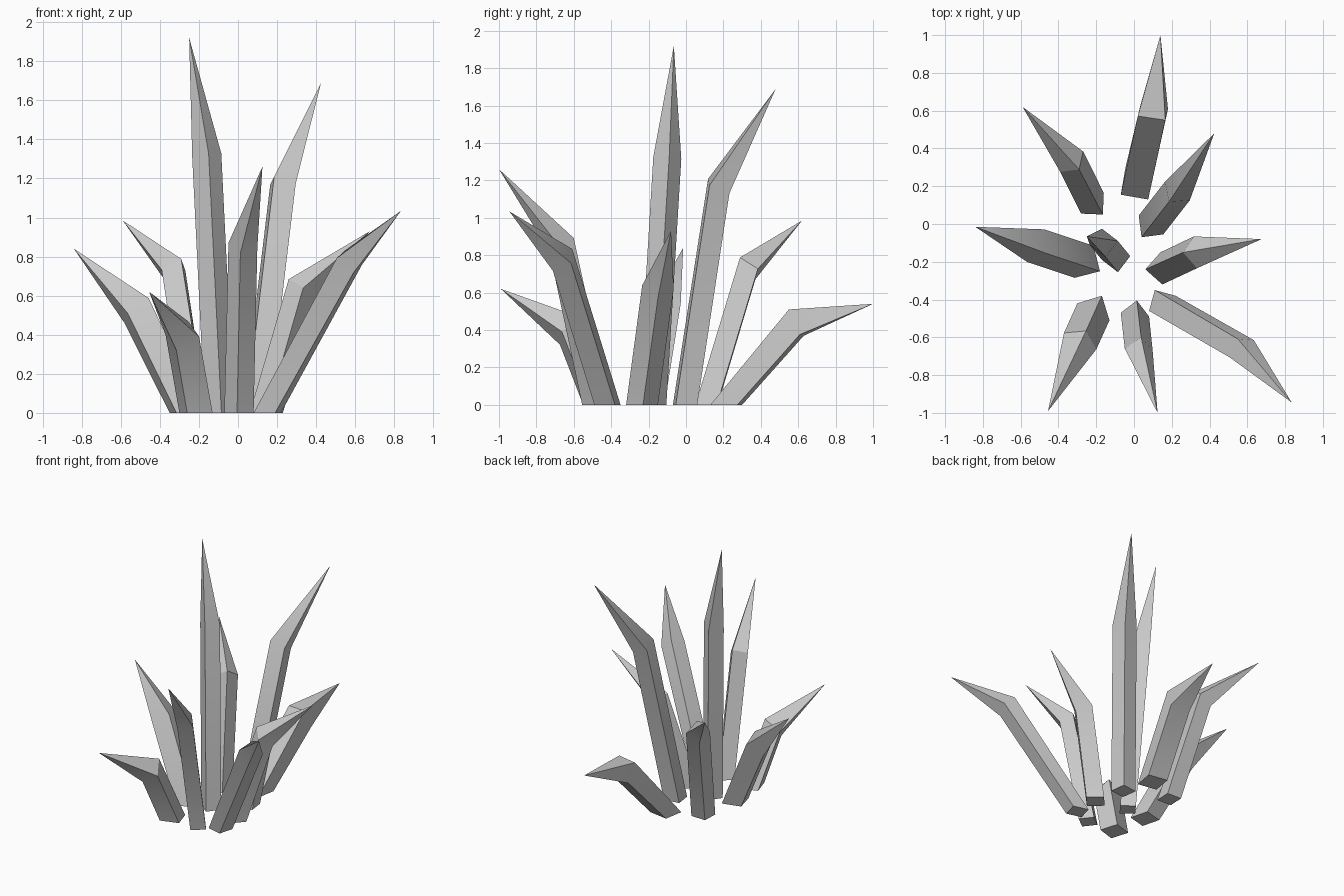
import bpy, bmesh, math
from mathutils import Vector

if "Cube" in bpy.data.objects:
    bpy.data.objects.remove(bpy.data.objects["Cube"])

# Each blade: base centre xy, base corner offset xy, bend centre xyz, tip xyz
BLADES = {
    "centre_blade":      ((-0.095, -0.18), (0.075, 0.01),  (-0.16, -0.10, 1.32),   (-0.25, -0.065, 1.92)),
    "back_right_blade":  ((0.09, -0.005),  (0.065, -0.05), (0.23, 0.175, 1.17),    (0.425, 0.48, 1.69)),
    "back_blade":        ((0.015, 0.215),  (-0.085, -0.06), (0.10, 0.59, 0.44),    (0.14, 1.0, 0.54)),
    "back_left_blade":   ((-0.22, 0.11),   (0.06, 0.055),  (-0.33, 0.33, 0.73),    (-0.59, 0.62, 0.985)),
    "left_blade":        ((-0.265, -0.20), (0.085, -0.05), (-0.52, -0.115, 0.525), (-0.84, -0.015, 0.84)),
    "front_left_blade":  ((-0.215, -0.465), (-0.085, 0.045), (-0.285, -0.62, 0.395), (-0.455, -0.99, 0.62)),
    "front_blade":       ((0.005, -0.48),  (-0.075, 0.01), (0.025, -0.665, 0.855), (0.125, -1.0, 1.26)),
    "front_right_blade": ((0.15, -0.42),   (-0.07, -0.04), (0.57, -0.66, 0.775),   (0.835, -0.945, 1.035)),
    "right_blade":       ((0.145, -0.235), (-0.085, -0.005), (0.325, -0.15, 0.63), (0.675, -0.08, 0.93)),
}
UP = Vector((0, 0, 1))


def make_blade(name, base, corner, bend, tip):
    # Square stem on the ground, tilted ring at the bend, pointed end
    c, m, t = Vector((*base, 0)), Vector(bend), Vector(tip)
    u = Vector((*corner, 0))
    v = Vector((-u.y, u.x, 0))
    offsets = (u, v, -u, -v)
    tilt = UP.rotation_difference((m - c).normalized() * 0.3 + (t - m).normalized() * 0.7)
    bm = bmesh.new()
    low = [bm.verts.new(c + o) for o in offsets]
    mid = [bm.verts.new(m + tilt @ o) for o in offsets]
    top = bm.verts.new(t)
    bm.faces.new(low[::-1])
    for i in range(4):
        j = (i + 1) % 4
        bm.faces.new((low[i], low[j], mid[j], mid[i]))
        bm.faces.new((mid[i], mid[j], top))
    bmesh.ops.recalc_face_normals(bm, faces=bm.faces)
    mesh = bpy.data.meshes.new(name)
    bm.to_mesh(mesh)
    bm.free()
    ob = bpy.data.objects.new(name, mesh)
    bpy.context.collection.objects.link(ob)
    bpy.ops.object.select_all(action='DESELECT')
    ob.select_set(True)
    bpy.context.view_layer.objects.active = ob
    bpy.ops.object.shade_smooth_by_angle(angle=math.radians(30))


for name, data in BLADES.items():
    make_blade(name, *data)
